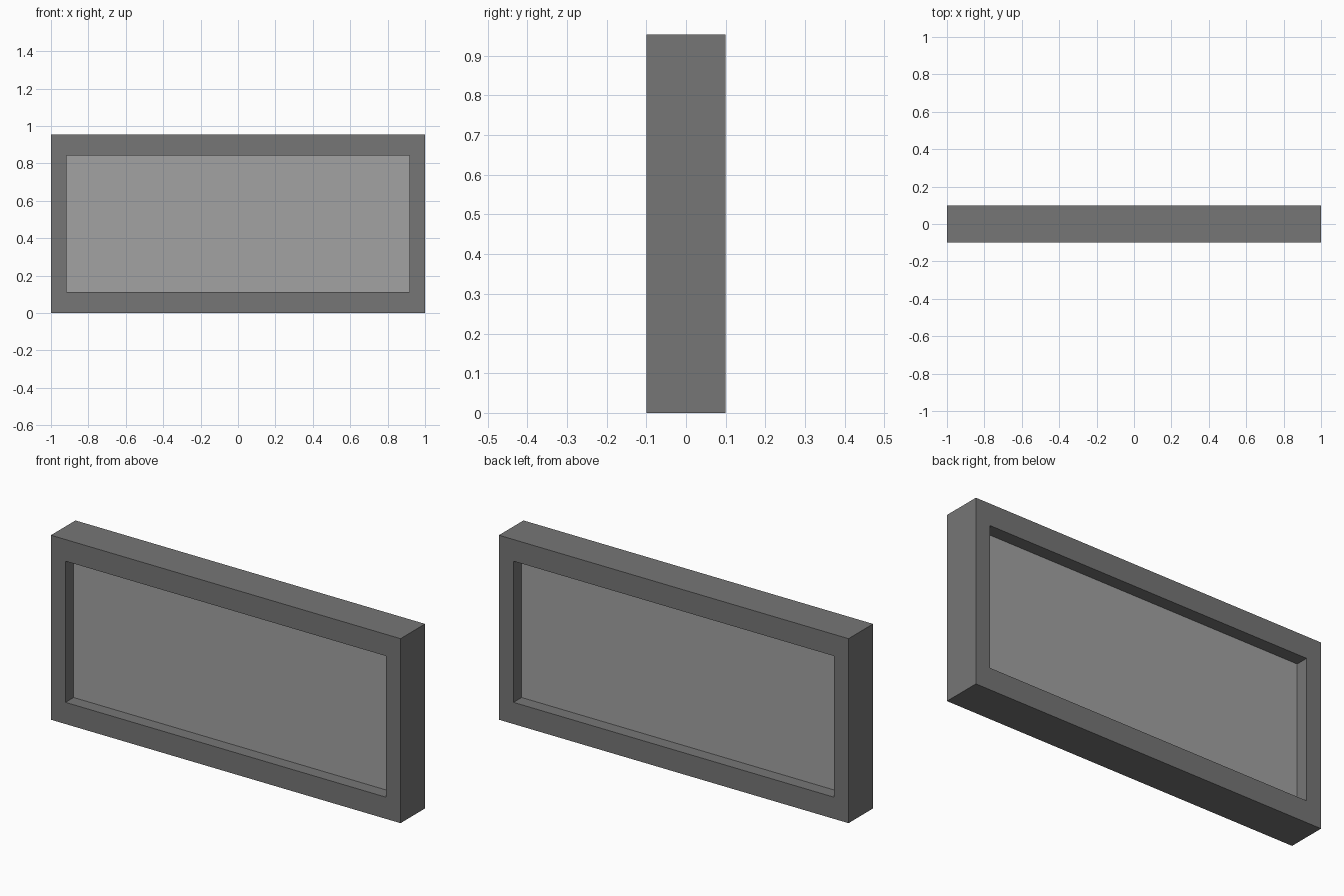
import bpy
import bmesh

WIDTH, HEIGHT, DEPTH = 2.0, 0.954, 0.2
SIDE, RAIL = 0.083, 0.112      # frame border widths
PANE_DEPTH = 0.068

cube = bpy.data.objects.get("Cube")
if cube:
    bpy.data.objects.remove(cube, do_unlink=True)


def material(name, grey):
    colour = (grey, grey, grey, 1.0)
    mat = bpy.data.materials.new(name)
    mat.use_nodes = True
    mat.diffuse_color = colour
    mat.node_tree.nodes["Principled BSDF"].inputs["Base Color"].default_value = colour
    return mat


def add_object(name, bm, mat):
    bmesh.ops.recalc_face_normals(bm, faces=bm.faces)
    mesh = bpy.data.meshes.new(name)
    bm.to_mesh(mesh)
    bm.free()
    mesh.materials.append(mat)
    obj = bpy.data.objects.new(name, mesh)
    bpy.context.collection.objects.link(obj)
    return obj


def rectangle(bm, half_x, low, high, y):
    corners = [(-half_x, low), (half_x, low), (half_x, high), (-half_x, high)]
    return [bm.verts.new((x, y, z)) for x, z in corners]


def bridge(bm, a, b):
    for i in range(4):
        j = (i + 1) % 4
        bm.faces.new((a[i], a[j], b[j], b[i]))


# Frame: a closed loop of outer and inner rectangles, front and back
bm = bmesh.new()
outer = (WIDTH / 2, 0, HEIGHT)
inner = (WIDTH / 2 - SIDE, RAIL, HEIGHT - RAIL)
loops = [rectangle(bm, *size, y) for size, y in (
    (outer, -DEPTH / 2), (outer, DEPTH / 2),
    (inner, DEPTH / 2), (inner, -DEPTH / 2))]
for i in range(4):
    bridge(bm, loops[i], loops[(i + 1) % 4])
add_object("window_frame", bm, material("dark grey frame", 0.18))

# Pane: a slab recessed equally from both sides
bm = bmesh.new()
front = rectangle(bm, *inner, -PANE_DEPTH / 2)
back = rectangle(bm, *inner, PANE_DEPTH / 2)
bridge(bm, front, back)
bm.faces.new(front)
bm.faces.new(back)
add_object("pane", bm, material("light grey pane", 0.36))
